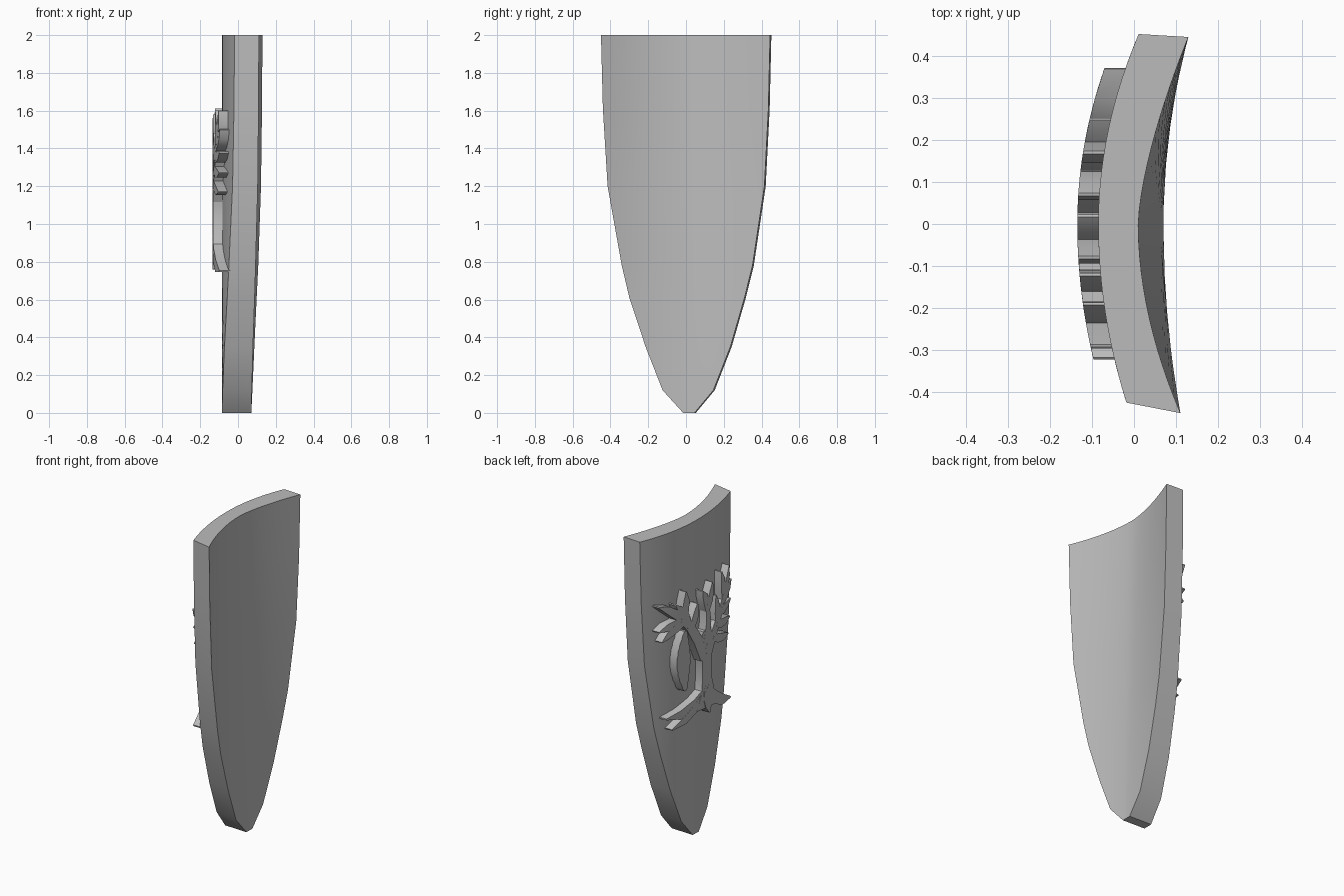
import bpy, bmesh, math
from mathutils import Vector

cube = bpy.data.objects.get("Cube")
if cube:
    bpy.data.objects.remove(cube)

grey = bpy.data.materials.new("plain grey")
grey.use_nodes = True
COLOUR = (0.5, 0.5, 0.5, 1)
grey.diffuse_color = COLOUR
grey.node_tree.nodes["Principled BSDF"].inputs["Base Color"].default_value = COLOUR


def finish(name, bm, angle):
    bmesh.ops.recalc_face_normals(bm, faces=bm.faces)
    mesh = bpy.data.meshes.new(name)
    bm.to_mesh(mesh)
    bm.free()
    obj = bpy.data.objects.new(name, mesh)
    bpy.context.collection.objects.link(obj)
    mesh.materials.append(grey)
    bpy.ops.object.select_all(action='DESELECT')
    obj.select_set(True)
    bpy.context.view_layer.objects.active = obj
    bpy.ops.object.shade_smooth_by_angle(angle=math.radians(angle))
    return obj


def outer_x(y):
    return -0.085 + (0.47 if y > 0 else 0.37) * y * y


def inner_x(y, t, z):
    centre = 0.07 - 0.03 * z
    rim = 0.07 + (0.3 if y > 0 else 0.2) * (y / max(abs(t), 0.01)) ** 2
    return centre + (rim - centre) * abs(t) ** (1.5 if t > 0 else 1.9)


# Shield body: height, low-y edge and high-y edge of the curved plate
OUTLINE = [(0, -0.015, 0.045), (0.12, -0.124, 0.145), (0.35, -0.214, 0.235),
           (0.61, -0.30, 0.31), (0.78, -0.34, 0.352), (1.2, -0.415, 0.415),
           (1.61, -0.44, 0.436), (2, -0.45, 0.445)]
COLS = 24
bm = bmesh.new()
inner, outer = [], []
for z, low, high in OUTLINE:
    mid = (low + high) / 2
    half = (high - low) / 2
    rows = [[], []]
    for i in range(COLS + 1):
        t = 2 * i / COLS - 1
        y = mid + half * t
        rows[0].append(bm.verts.new((inner_x(y, t, z), y, z)))
        yo = y + 0.007 + (0.018 * (1 - t) / 2 if z > 0 else 0)
        rows[1].append(bm.verts.new((outer_x(yo), yo, z)))
    inner.append(rows[0])
    outer.append(rows[1])
for r in range(len(OUTLINE) - 1):
    for grid in (inner, outer):
        for i in range(COLS):
            bm.faces.new((grid[r][i], grid[r][i + 1], grid[r + 1][i + 1], grid[r + 1][i]))
    for i in (0, COLS):
        bm.faces.new((inner[r][i], inner[r + 1][i], outer[r + 1][i], outer[r][i]))
for r in (0, -1):
    bm.faces.new(inner[r] + outer[r][::-1])
finish("shield_body", bm, 30)


# Raised emblem pieces: tapered strokes that follow the curved face
def stroke(bm, points):
    rings = []
    for i, (y, z, w) in enumerate(points):
        a = Vector(points[max(i - 1, 0)][:2])
        b = Vector(points[min(i + 1, len(points) - 1)][:2])
        d = (b - a).normalized()
        ring = []
        for side, lift in ((-1, -0.05), (1, -0.05), (1, 0.015), (-1, 0.015)):
            py, pz = y - d.y * w / 2 * side, z + d.x * w / 2 * side
            ring.append(bm.verts.new((outer_x(py) + lift, py, pz)))
        rings.append(ring)
    for p, q in zip(rings, rings[1:]):
        for k in range(4):
            bm.faces.new((p[k], p[(k + 1) % 4], q[(k + 1) % 4], q[k]))
    bm.faces.new(rings[0])
    bm.faces.new(rings[-1][::-1])


def tapered(bm, y0, z0, y1, z1, width, bend=0.0):
    a, b = Vector((y0, z0)), Vector((y1, z1))
    side = Vector((-(b - a).y, (b - a).x)) * bend
    pts = []
    for t, k in ((0, 0.7), (0.35, 1), (0.7, 0.8), (1, 0.12)):
        p = a.lerp(b, t) + side * (4 * t * (1 - t))
        pts.append((p.x, p.y, width * k))
    stroke(bm, pts)


# Trunk and the two main boughs
bm = bmesh.new()
stroke(bm, [(-0.02, 0.8, 0.2), (-0.03, 0.9, 0.13), (-0.02, 1.0, 0.09),
            (-0.02, 1.1, 0.09), (-0.02, 1.2, 0.13), (-0.02, 1.3, 0.08)])
stroke(bm, [(0.0, 1.14, 0.09), (0.07, 1.27, 0.07), (0.14, 1.38, 0.06), (0.2, 1.44, 0.04)])
stroke(bm, [(-0.03, 1.14, 0.09), (-0.1, 1.25, 0.07), (-0.17, 1.35, 0.06), (-0.22, 1.43, 0.04)])
stroke(bm, [(-0.02, 1.22, 0.07), (-0.04, 1.34, 0.05), (-0.03, 1.45, 0.03)])
finish("tree_trunk", bm, 25)

# Roots
bm = bmesh.new()
for y, z, w, bend in ((0.32, 0.84, 0.07, -0.1), (0.28, 0.76, 0.06, -0.08),
                      (-0.05, 0.76, 0.08, 0), (-0.31, 0.75, 0.08, 0.1)):
    tapered(bm, -0.02, 0.92, y, z, w, bend)
finish("tree_roots", bm, 25)

# Leaves, from twig base to tip
LEAVES = [(0.18, 1.42, 0.37, 1.41), (0.18, 1.42, 0.35, 1.34), (0.19, 1.43, 0.37, 1.57),
          (0.19, 1.43, 0.17, 1.61), (0.12, 1.36, 0.07, 1.5), (0.14, 1.38, 0.25, 1.55),
          (-0.03, 1.42, 0.02, 1.56), (-0.03, 1.42, -0.08, 1.58), (-0.21, 1.41, -0.19, 1.6),
          (-0.21, 1.41, -0.29, 1.6), (-0.2, 1.4, -0.32, 1.5), (-0.16, 1.35, -0.31, 1.38),
          (-0.13, 1.29, -0.3, 1.27), (-0.09, 1.22, -0.28, 1.17), (-0.13, 1.3, -0.12, 1.48)]
bm = bmesh.new()
for leaf in LEAVES:
    tapered(bm, *leaf, 0.055, 0.06)
finish("tree_leaves", bm, 25)

# Hanging pod with a notched edge beside the trunk
bm = bmesh.new()
pod = []
for i in range(17):
    t = i / 16
    bulge = math.sin(math.pi * t)
    notch = 0.008 if i % 2 else 0
    pod.append((0.175 + 0.015 * bulge, 0.98 + 0.38 * t, 0.02 + 0.085 * bulge + notch))
stroke(bm, pod)
finish("hanging_pod", bm, 25)
